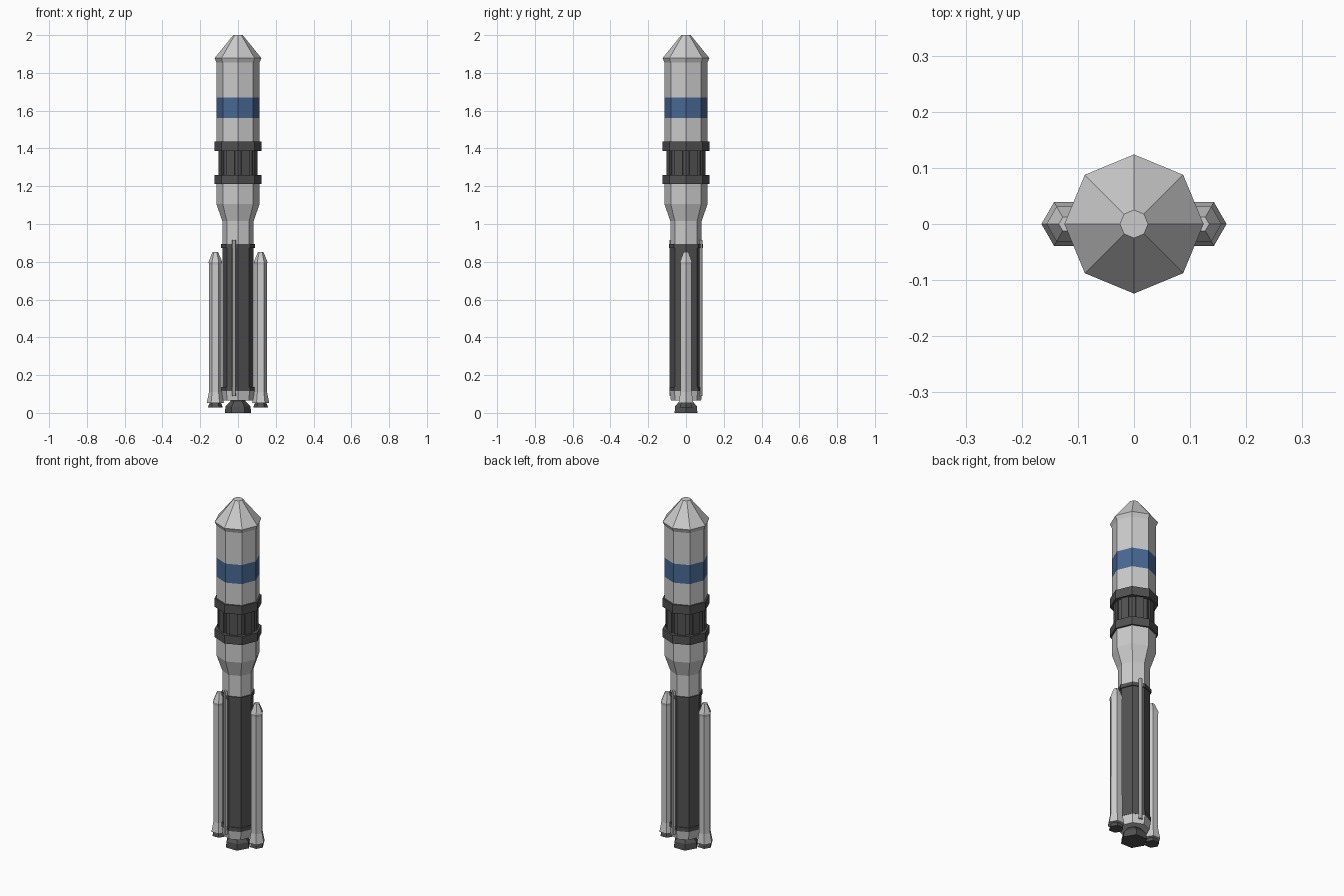
import bpy, bmesh, math
from mathutils import Matrix

if "Cube" in bpy.data.objects:
    bpy.data.objects.remove(bpy.data.objects["Cube"])


def material(name, rgb):
    m = bpy.data.materials.new(name)
    m.diffuse_color = (*rgb, 1)
    m.use_nodes = True
    m.node_tree.nodes["Principled BSDF"].inputs["Base Color"].default_value = m.diffuse_color
    return m


LIGHT = material("light grey", (0.60, 0.60, 0.60))
DARK = material("dark grey", (0.085, 0.083, 0.083))
BLUE = material("blue", (0.065, 0.14, 0.30))


def finish(name, bm, mats):
    bmesh.ops.recalc_face_normals(bm, faces=bm.faces)
    me = bpy.data.meshes.new(name)
    bm.to_mesh(me)
    bm.free()
    for m in mats:
        me.materials.append(m)
    ob = bpy.data.objects.new(name, me)
    bpy.context.collection.objects.link(ob)
    return ob


def lathe(name, profile, sides, mat, at=(0, 0), band=None):
    """Faceted turned part from (radius, z) points; band = (z0, z1, material)."""
    bm = bmesh.new()
    rings = []
    for r, z in profile:
        rings.append([bm.verts.new((at[0] + r * math.cos(2 * math.pi * i / sides),
                                    at[1] + r * math.sin(2 * math.pi * i / sides), z))
                      for i in range(sides)])
    for a, b in zip(rings, rings[1:]):
        for i in range(sides):
            j = (i + 1) % sides
            bm.faces.new((a[i], a[j], b[j], b[i]))
    bm.faces.new(rings[0])
    bm.faces.new(rings[-1])
    if band:
        for f in bm.faces:
            if band[0] < f.calc_center_median().z < band[1]:
                f.material_index = 1
    return finish(name, bm, [mat] + ([band[2]] if band else []))


# Payload fairing with blue stripe and nose cone
lathe("fairing", [(0.114, 1.43), (0.114, 1.56), (0.114, 1.67), (0.114, 1.855),
                  (0.124, 1.878), (0.025, 2.0)], 8, LIGHT, band=(1.56, 1.67, BLUE))

# Dark interstage: two rings, recessed drum and raised panels
lathe("upper_ring", [(0.124, 1.387), (0.124, 1.437)], 8, DARK)
lathe("lower_ring", [(0.124, 1.212), (0.124, 1.26)], 8, DARK)
lathe("interstage_drum", [(0.104, 1.25), (0.104, 1.40)], 8, DARK)
bm = bmesh.new()
for i in range(8):
    a = math.pi / 8 + i * math.pi / 4
    bmesh.ops.create_cube(bm, size=1, matrix=Matrix.Rotation(a, 4, 'Z')
                          @ Matrix.Translation((0.096, 0, 1.323))
                          @ Matrix.Diagonal((0.016, 0.044, 0.14, 1)))
finish("interstage_panels", bm, [DARK])

# Upper stage tapering down to the core
lathe("upper_stage", [(0.083, 0.88), (0.083, 1.015), (0.114, 1.105), (0.114, 1.22)], 8, LIGHT)

# Core stage with collars and tail
lathe("core_stage", [(0.083, 0.11), (0.083, 0.885)], 8, DARK)
lathe("core_top_collar", [(0.089, 0.872), (0.089, 0.893)], 8, DARK)
lathe("core_bottom_collar", [(0.088, 0.115), (0.088, 0.138)], 8, DARK)
lathe("core_tail", [(0.08, 0.065), (0.087, 0.116)], 8, LIGHT)
lathe("main_nozzle", [(0.07, 0), (0.066, 0.035), (0.04, 0.062), (0.04, 0.07)], 6, DARK)

# Feed lines on the front and back
for side, s in (("front", 1), ("back", -1)):
    lathe(side + "_feed_line", [(0.011, 0.09), (0.011, 0.915)], 6, LIGHT,
          at=(-0.022 * s, -0.079 * s))

# Side boosters
for side, s in (("left", -1), ("right", 1)):
    c = (0.12 * s, 0)
    lathe(side + "_booster", [(0.045, 0.053), (0.034, 0.11), (0.033, 0.785),
                              (0.036, 0.80), (0.014, 0.853)], 6, LIGHT, at=c)
    lathe(side + "_booster_nozzle", [(0.039, 0.028), (0.034, 0.045), (0.026, 0.056)],
          6, DARK, at=c)
